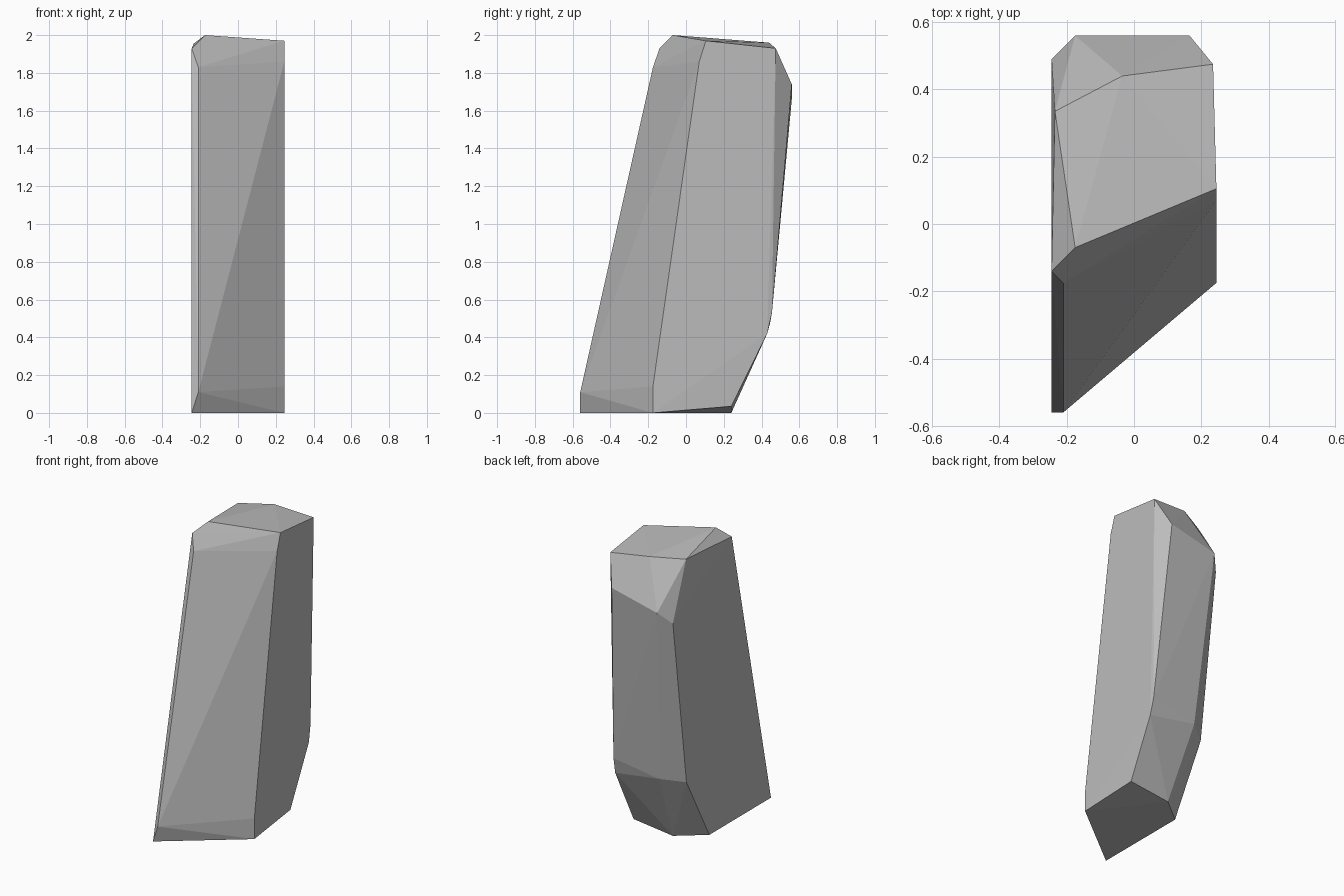
import bpy
import bmesh
import math

default_cube = bpy.data.objects.get("Cube")
if default_cube:
    bpy.data.objects.remove(default_cube, do_unlink=True)


def make_material(name, colour):
    material = bpy.data.materials.new(name)
    material.use_nodes = True
    material.diffuse_color = colour
    for node in material.node_tree.nodes:
        if node.type == "BSDF_PRINCIPLED":
            node.inputs["Base Color"].default_value = colour
    return material


def make_hull(name, corner_groups, material):
    """Wrap the corners in a convex faceted solid with flat faces."""
    builder = bmesh.new()
    for corners in corner_groups.values():
        for corner in corners:
            builder.verts.new(corner)
    bmesh.ops.convex_hull(builder, input=builder.verts[:])
    # Join the triangles that lie in one plane
    bmesh.ops.dissolve_limit(builder, angle_limit=math.radians(0.3),
                             verts=builder.verts[:], edges=builder.edges[:])
    bmesh.ops.recalc_face_normals(builder, faces=builder.faces[:])
    mesh = bpy.data.meshes.new(name)
    builder.to_mesh(mesh)
    builder.free()
    mesh.materials.append(material)
    for polygon in mesh.polygons:
        polygon.use_smooth = False
    result = bpy.data.objects.new(name, mesh)
    bpy.context.collection.objects.link(result)
    return result


# Outer half width, shared by the two flat sides
W = 0.245

corner_groups = {
    # Flat underside
    "base": [(-W, -.56, 0), (W, -.175, 0), (-.07, .24, 0), (-W, .1, 0)],
    # Chipped edge just above the underside
    "foot": [(-.21, -.56, .11), (W, -.175, .14), (.225, .24, .035)],
    # Bend low on the back
    "back_bend": [(-W, .345, .45), (-.11, .445, .475),
                  (.23, .43, .42), (.225, .455, .53)],
    # Rear shoulder
    "shoulder": [(-W, .49, 1.58), (-.175, .56, 1.66), (.165, .56, 1.74)],
    # Bevelled front upper edge
    "brow": [(-.21, -.175, 1.83), (W, .07, 1.86), (-W, -.14, 1.93)],
    # Sloping top
    "crown": [(-.175, -.07, 2), (W, .105, 1.97), (.235, .475, 1.93),
              (-.035, .44, 1.96), (-.235, .335, 1.955)],
}

stone_grey = make_material("stone_grey", (0.5, 0.5, 0.5, 1.0))
make_hull("standing_rock", corner_groups, stone_grey)
